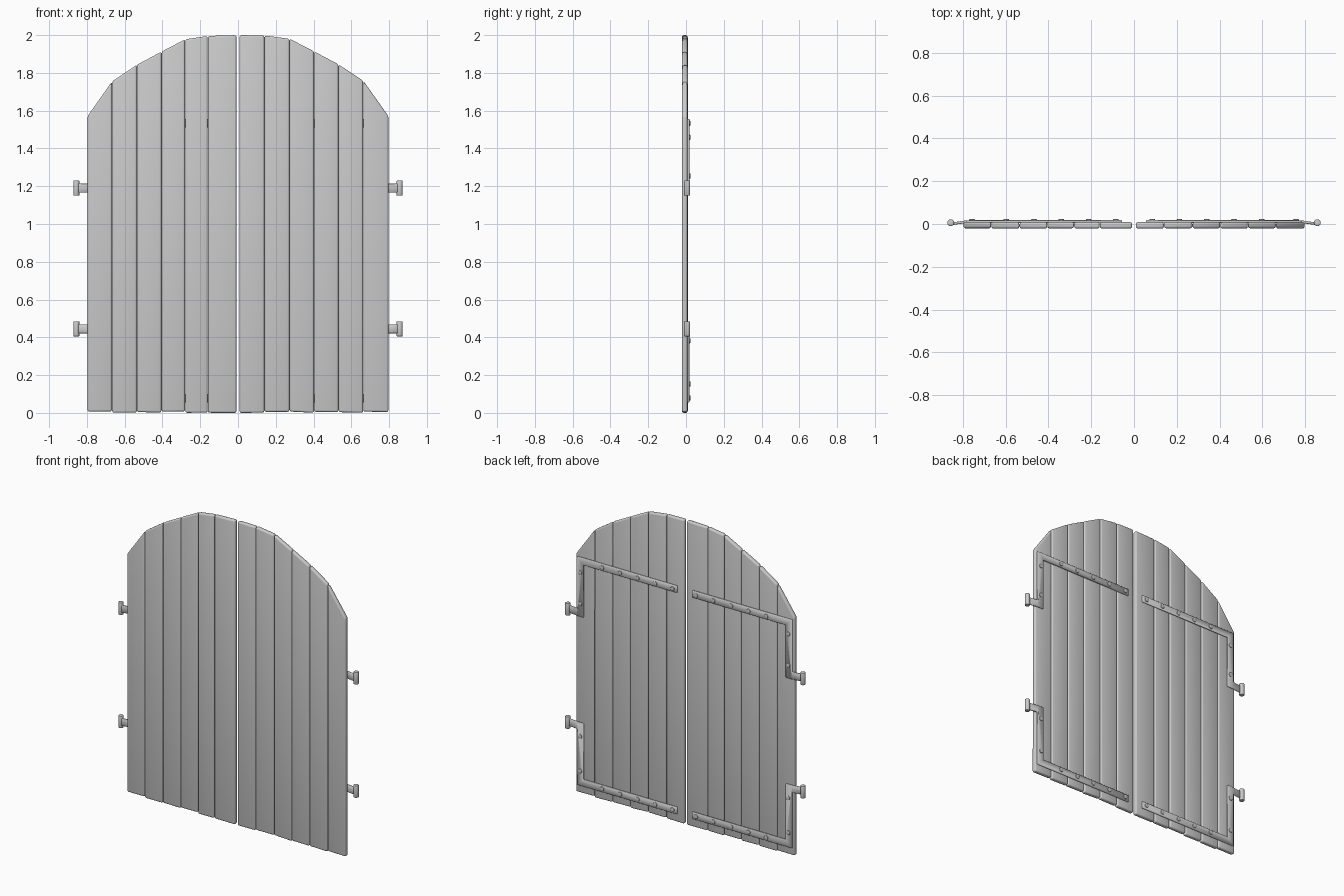
import bpy, bmesh, random
from mathutils import Matrix

if "Cube" in bpy.data.objects:
    bpy.data.objects.remove(bpy.data.objects["Cube"])

random.seed(4)
ARCH = [(0, 2.0), (0.14, 1.998), (0.275, 1.98), (0.40, 1.915),
        (0.53, 1.846), (0.665, 1.757), (0.797, 1.57)]


def arch_z(x):
    x = abs(x)
    for (x0, z0), (x1, z1) in zip(ARCH, ARCH[1:]):
        if x <= x1:
            return z0 + (z1 - z0) * (x - x0) / (x1 - x0)
    return ARCH[-1][1]


def slab(name, outline, y0, y1, bevel, segments):
    """Extrude an x/z outline from y0 to y1 and round its edges."""
    bm = bmesh.new()
    f = bm.faces.new([bm.verts.new((x, y0, z)) for x, z in outline])
    ext = bmesh.ops.extrude_face_region(bm, geom=[f])
    for v in ext["geom"]:
        if isinstance(v, bmesh.types.BMVert):
            v.co.y = y1
    bmesh.ops.recalc_face_normals(bm, faces=bm.faces)
    bmesh.ops.bevel(bm, geom=bm.edges[:], offset=bevel, segments=segments,
                    profile=0.5, affect='EDGES', clamp_overlap=True)
    return finish(name, bm)


def finish(name, bm, angle=None):
    bmesh.ops.recalc_face_normals(bm, faces=bm.faces)
    for f in bm.faces:
        f.smooth = True
    if angle:
        for e in bm.edges:
            if len(e.link_faces) == 2 and e.calc_face_angle(0) > angle:
                e.smooth = False
    me = bpy.data.meshes.new(name)
    bm.to_mesh(me)
    bm.free()
    ob = bpy.data.objects.new(name, me)
    bpy.context.collection.objects.link(ob)
    return ob


def cylinder(name, loc, r, depth, axis, sides, bevel):
    bm = bmesh.new()
    bmesh.ops.create_cone(bm, cap_ends=True, segments=sides, radius1=r,
                          radius2=r, depth=depth)
    rims = [e for e in bm.edges if e.calc_face_angle(0) > 1.2]
    bmesh.ops.bevel(bm, geom=rims, offset=bevel, segments=2, profile=0.5,
                    affect='EDGES')
    if axis == 'Y':
        bm.transform(Matrix.Rotation(1.570796, 4, 'X'))
    bm.transform(Matrix.Translation(loc))
    return finish(name, bm, 0.8)


# Plank door leaves
LEAVES = {"left": [-0.008, -0.16, -0.28, -0.405, -0.535, -0.667, -0.797],
          "right": [0.008, 0.14, 0.273, 0.403, 0.532, 0.663, 0.797]}
for side, xs in LEAVES.items():
    for i, (a, b) in enumerate(zip(xs, xs[1:])):
        s = 1 if b > 0 else -1
        a, b = a + s * 0.0008, b - s * 0.0008
        base = [random.uniform(0, 0.008) for _ in range(2)]
        if i == 0:
            base[0] = 0
        dy = random.uniform(-0.001, 0.001)
        slab(f"{side}_plank_{i + 1}",
             [(a, base[0]), (b, base[1]), (b, arch_z(b)), (a, arch_z(a))],
             -0.021 + dy, 0.009 + dy, 0.010, 3)


def hinge(name, s, corner, pin, d):
    """Cranked strap; d points from the corner towards the pin height."""
    w = 0.046
    tab0, tab1 = pin + d * 0.024, pin - d * 0.024
    pts = [(0.055, corner), (0.782, corner), (0.782, tab1), (0.80, tab1),
           (0.848, tab1), (0.848, tab0), (0.80, tab0), (0.782, tab0),
           (0.736, tab0), (0.736, corner + d * w), (0.055, corner + d * w)]
    strap = slab(name + "_strap", [(s * x, z) for x, z in pts],
                 0.006, 0.018, 0.003, 1)
    # Bend the tab back towards the pin
    for v in strap.data.vertices:
        v.co.y -= 0.010 * min(1, max(0, (abs(v.co.x) - 0.775) / 0.06))
    cylinder(name + "_barrel", (s * 0.856, 0.006, pin), 0.016, 0.08, 'Z', 16, 0.003)
    # Rivets along both arms
    spots = [(x, corner + d * 0.024) for x in (0.085, 0.212, 0.34, 0.467, 0.597)]
    spots += [(0.757, corner + d * 0.098), (0.757, pin - d * 0.064)]
    for i, (x, z) in enumerate(spots):
        cylinder(f"{name}_rivet_{i + 1}", (s * x, 0.018, z), 0.014, 0.010,
                 'Y', 10, 0.003)


# Four hinges on the back
for side, s in (("left", -1), ("right", 1)):
    hinge(side + "_upper_hinge", s, 1.557, 1.19, -1)
    hinge(side + "_lower_hinge", s, 0.055, 0.445, 1)
